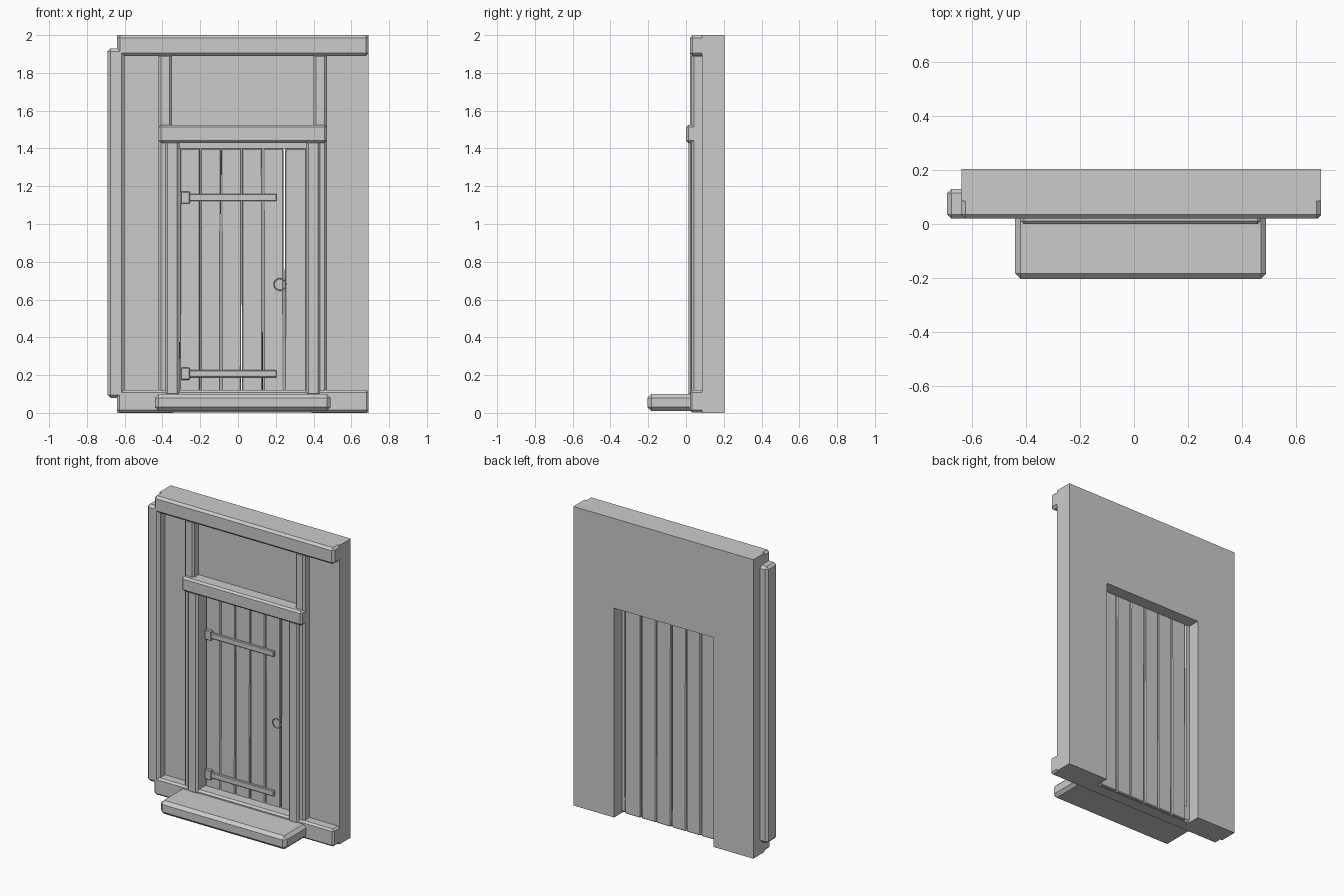
import bpy
import bmesh
import random
from math import radians
from mathutils import Vector

random.seed(4)
cube = bpy.data.objects.get("Cube")
if cube:
    bpy.data.objects.remove(cube, do_unlink=True)

GREY = (0.6, 0.6, 0.6, 1.0)
grey = bpy.data.materials.new("plain grey")
grey.use_nodes = True
grey.diffuse_color = GREY
grey.node_tree.nodes["Principled BSDF"].inputs["Base Color"].default_value = GREY


def add_object(name, bm):
    bmesh.ops.recalc_face_normals(bm, faces=bm.faces)
    mesh = bpy.data.meshes.new(name)
    bm.to_mesh(mesh)
    bm.free()
    mesh.materials.append(grey)
    obj = bpy.data.objects.new(name, mesh)
    bpy.context.collection.objects.link(obj)
    return obj


def block(name, x, y, z, bevel=0.012, wobble=0.0):
    """Chamfered timber spanning the given (low, high) ranges."""
    bm = bmesh.new()
    bmesh.ops.create_cube(bm, size=1)
    for v in bm.verts:
        v.co = Vector([r[0] if c < 0 else r[1] for c, r in zip(v.co, (x, y, z))])
        v.co.x += random.uniform(-wobble, wobble)
    obj = add_object(name, bm)
    mod = obj.modifiers.new("worn edges", "BEVEL")
    mod.width = bevel
    mod.segments = 1
    return obj


# Wall slab with a doorway cut up from the ground
WALL_FRONT, WALL_BACK = 0.085, 0.203
LEFT, RIGHT = 0.692, -0.64
outline = [(RIGHT, 0), (RIGHT, 2), (LEFT, 2), (LEFT, 0),
           (0.39, 0), (0.39, 1.4), (-0.345, 1.4), (-0.345, 0)]
bm = bmesh.new()
face = bm.faces.new([bm.verts.new((x, WALL_FRONT, z)) for x, z in outline])
ext = bmesh.ops.extrude_face_region(bm, geom=[face])
moved = [g for g in ext["geom"] if isinstance(g, bmesh.types.BMVert)]
bmesh.ops.translate(bm, verts=moved, vec=(0, WALL_BACK - WALL_FRONT, 0))
add_object("wall", bm)

# Outer timber framing
block("top_beam", (RIGHT, LEFT), (0.02, 0.12), (1.89, 2.0), 0.015)
block("bottom_beam", (RIGHT, LEFT), (0.02, 0.12), (0.003, 0.12), 0.012)
block("corner_post", (-0.692, -0.6), (0.02, 0.13), (0.08, 1.93), 0.016)

# Posts either side of the door, and the inner door frame
for side, post_x, frame_x in (("right", -0.42, -0.385), ("left", 0.4, 0.36)):
    block(side + "_tall_post", (post_x, post_x + 0.07), (0.03, 0.12), (0.1, 1.9))
    block(side + "_door_post", (frame_x, frame_x + 0.075), (0.012, 0.12), (0.09, 1.44))
block("lintel", (-0.42, 0.47), (0.0, 0.11), (1.43, 1.525))

# Front step
block("step", (-0.44, 0.49), (-0.203, 0.05), (0.01, 0.1), 0.02)

# Door planks with narrow open gaps
DOOR_FRONT = 0.1
edges = [-0.31, -0.2, -0.09, 0.02, 0.133, 0.245, 0.365]
for i, (a, b) in enumerate(zip(edges, edges[1:])):
    block(f"door_plank_{i + 1}", (a + 0.003, b - 0.003), (DOOR_FRONT, 0.127),
          (0.005, 1.4), 0.005, wobble=0.0025)

# Strap hinges
for level, z in (("lower", 0.207), ("upper", 1.14)):
    block(level + "_hinge_strap", (-0.26, 0.205), (DOOR_FRONT - 0.015, DOOR_FRONT + 0.005),
          (z - 0.019, z + 0.019), 0.004)
    block(level + "_hinge_plate", (-0.303, -0.255), (DOOR_FRONT - 0.022, DOOR_FRONT + 0.005),
          (z - 0.032, z + 0.032), 0.004)

# Ring handle
bpy.ops.mesh.primitive_torus_add(major_radius=0.031, minor_radius=0.003,
                                 major_segments=24, minor_segments=8,
                                 location=(0.222, DOOR_FRONT - 0.008, 0.68),
                                 rotation=(radians(90), 0, 0))
ring = bpy.context.object
ring.name = "ring_handle"
ring.data.materials.append(grey)
bpy.ops.object.shade_smooth_by_angle(angle=radians(40))
